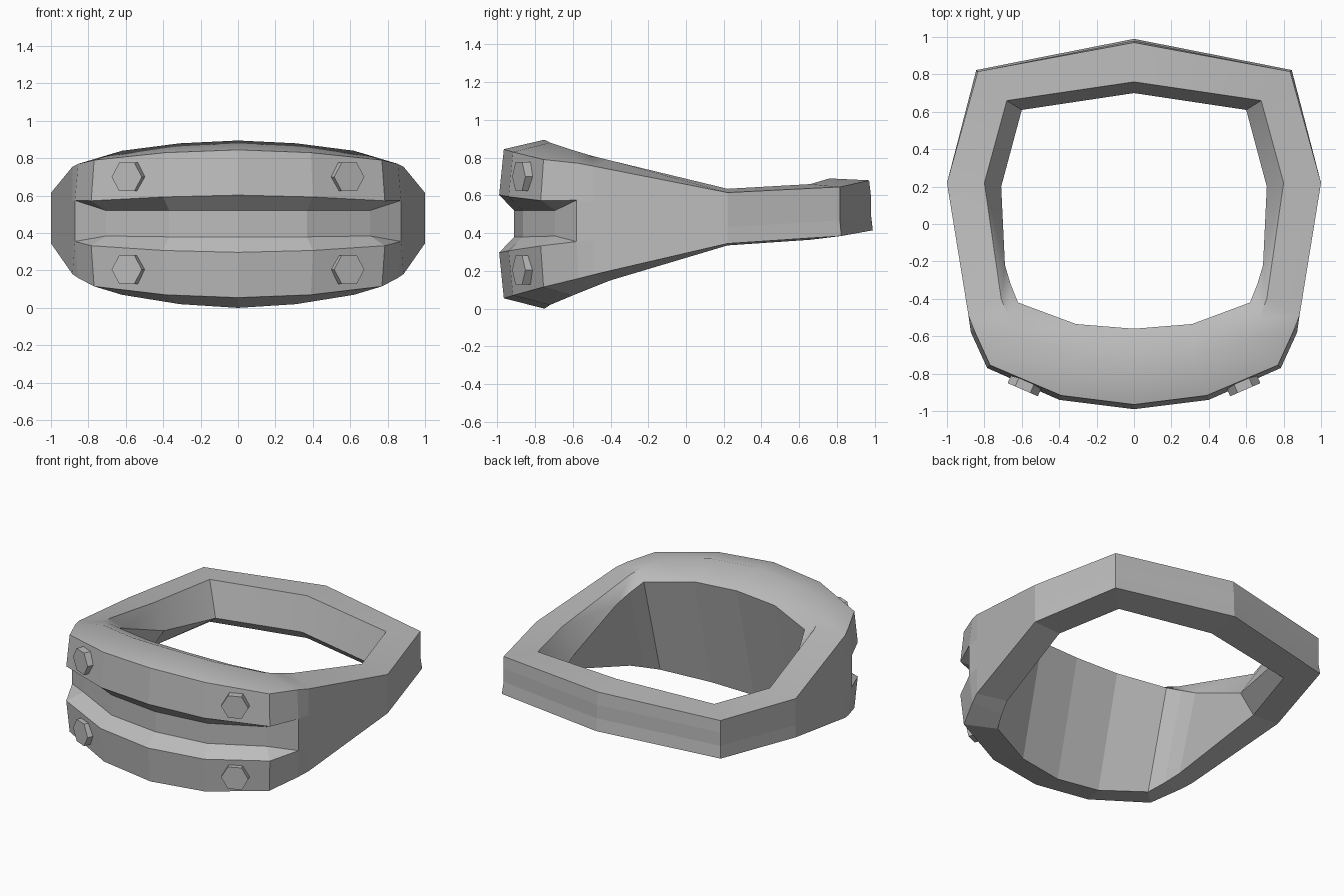
import bpy
import bmesh
import math
from mathutils import Vector, Matrix

cube = bpy.data.objects.get("Cube")
if cube:
    bpy.data.objects.remove(cube, do_unlink=True)

grey = bpy.data.materials.new("plain grey")
grey.use_nodes = True
colour = (0.5, 0.5, 0.5, 1)
grey.diffuse_color = colour
grey.node_tree.nodes["Principled BSDF"].inputs["Base Color"].default_value = colour


def make_object(name, bm):
    bmesh.ops.recalc_face_normals(bm, faces=bm.faces)
    mesh = bpy.data.meshes.new(name)
    bm.to_mesh(mesh)
    bm.free()
    mesh.materials.append(grey)
    obj = bpy.data.objects.new(name, mesh)
    bpy.context.collection.objects.link(obj)
    return obj


# Half-ring stations from front centre to back centre:
# outer x y, outer z top/bottom, ridge x y, ridge z top/bottom,
# inner x y z, scale of the outer top and bottom edges
stations = [
    (0, -.99, .845, .055, 0, -.75, .895, 0, 0, -.56, .8, .975, .975),
    (.4, -.94, .83, .07, .31, -.72, .88, .02, .31, -.535, .79, .975, .975),
    (.785, -.77, .79, .115, .62, -.6, .84, .07, .62, -.42, .75, .98, .98),
    (.872, -.58, .77, .16, .67, -.5, .81, .11, .66, -.32, .7, .98, .98),
    (.885, -.49, .755, .18, .71, -.4, .785, .15, .69, -.22, .65, 1, 1),
    (1, .22, .615, .345, .8, .22, .635, .335, .71, .2, .47, 1, 1),
    (.835, .815, .645, .385, .68, .66, .66, .365, .6, .61, .43, 1, 1.01),
    (0, .98, .68, .415, 0, .76, .69, .395, 0, .7, .46, .99, 1.01),
]
# Groove on the front stations: lip half height, floor half height, inset
groove = [(.153, .07, .08), (.143, .07, .08), (.12, .068, .1)]


def section(index, station):
    ox, oy, ot, ob, rx, ry, rt, rb, ix, iy, iz, top, bottom = station
    mid = (ot + ob) / 2
    flat = (ot - ob) * .18
    lip, floor, inset = groove[index] if index < len(groove) else (flat, flat, 0)
    k = 1 - inset
    return [
        (ox * top, oy * top, ot),
        (ox, oy, mid + lip),
        (ox * k, oy * k, mid + floor),
        (ox * k, oy * k, mid - floor),
        (ox, oy, mid - lip),
        (ox * bottom, oy * bottom, ob),
        (rx, ry, rb),
        (ix, iy, iz),
        (rx, ry, rt),
    ]


# Ring body: loft the sections, then mirror across x
bm = bmesh.new()
rings = [[bm.verts.new(p) for p in section(i, s)] for i, s in enumerate(stations)]
count = len(rings[0])
for a, b in zip(rings, rings[1:]):
    for j in range(count):
        n = (j + 1) % count
        face = bm.faces.new((a[j], a[n], b[n], b[j]))
        # only the rounded top and inner bevel are smooth
        face.smooth = j >= count - 2
bmesh.ops.remove_doubles(bm, verts=bm.verts, dist=.0005)
copy = bmesh.ops.duplicate(bm, geom=bm.verts[:] + bm.edges[:] + bm.faces[:])["geom"]
for v in copy:
    if isinstance(v, bmesh.types.BMVert):
        v.co.x = -v.co.x
bmesh.ops.reverse_faces(bm, faces=[f for f in copy if isinstance(f, bmesh.types.BMFace)])
bmesh.ops.remove_doubles(bm, verts=bm.verts, dist=.0005)
for edge in bm.edges:
    if len(edge.link_faces) == 2 and edge.calc_face_angle() > math.radians(50):
        edge.smooth = False
make_object("ring_body", bm)

# Hexagonal bolts on the two front bands
up = Vector((0, 0, 1))
for side, side_name in ((1, "left"), (-1, "right")):
    normal = Vector((side * .4, -.92, 0)).normalized()
    across = normal.cross(up)
    for z, level in ((.7, "upper"), (.205, "lower")):
        centre = Vector((side * .575, -.84, z))
        frame = Matrix((up, across, normal)).transposed().to_4x4()
        frame.translation = centre
        bm = bmesh.new()
        bmesh.ops.create_cone(bm, cap_ends=True, segments=6, radius1=.088,
                              radius2=.088, depth=.1,
                              matrix=frame @ Matrix.Rotation(0, 4, "Z"))
        make_object(f"{level}_{side_name}_bolt", bm)
